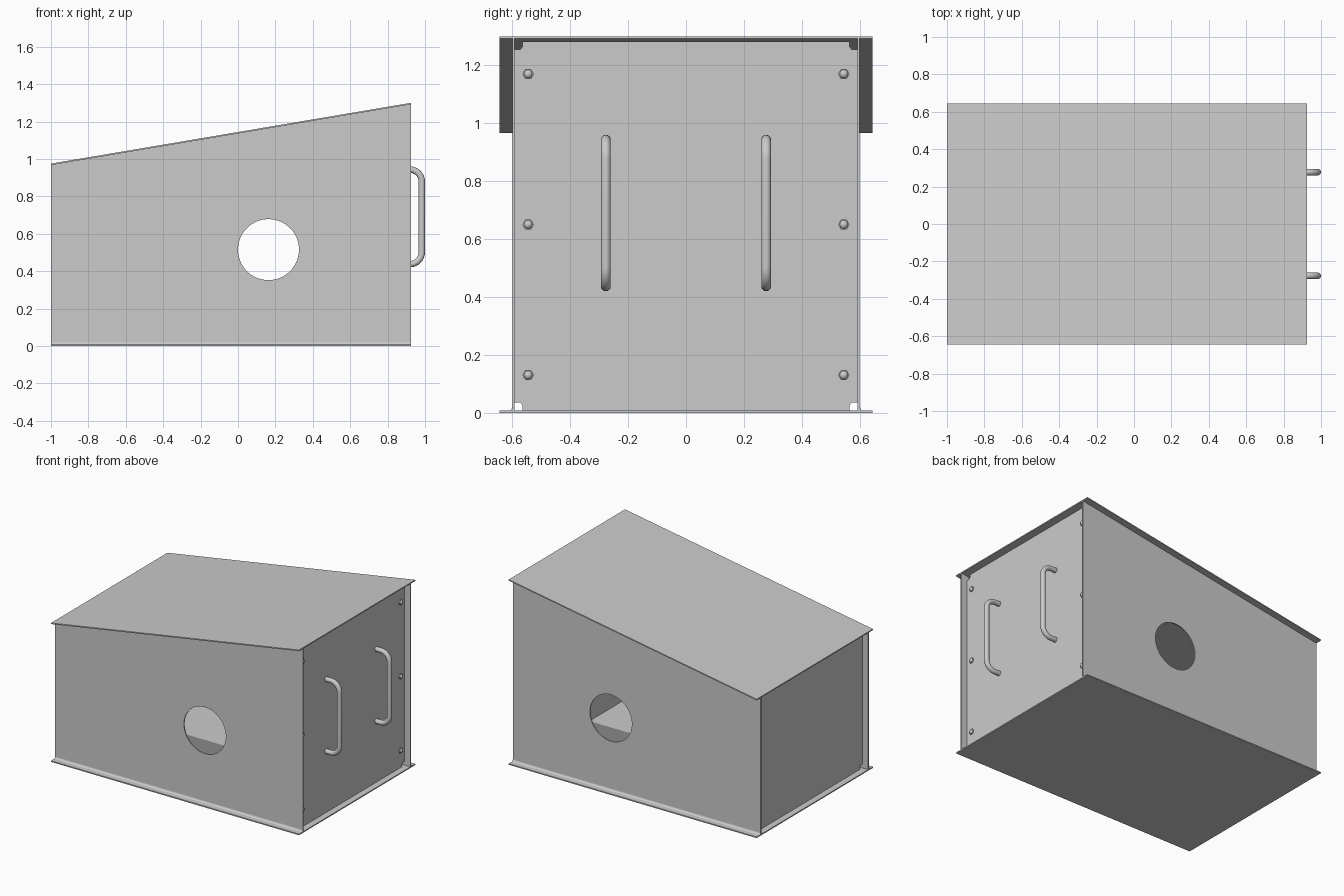
import bpy, bmesh, math
from mathutils import Matrix, Vector

if "Cube" in bpy.data.objects:
    bpy.data.objects.remove(bpy.data.objects["Cube"], do_unlink=True)

X0, X1 = -1.0, 0.925          # box ends
WALL, FLANGE = 0.6, 0.645     # half widths of walls and plates
LOW, HIGH = 0.975, 1.3        # roof top at each end
T = 0.008                     # sheet thickness
RECESS = 0.045                # end panel setback
SLOPE = (HIGH - LOW) / (X1 - X0)


def roof_under(x):
    return LOW + SLOPE * (x - X0) - T


def finish(name, bm, smooth=False):
    bmesh.ops.recalc_face_normals(bm, faces=bm.faces)
    mesh = bpy.data.meshes.new(name)
    bm.to_mesh(mesh)
    bm.free()
    obj = bpy.data.objects.new(name, mesh)
    bpy.context.collection.objects.link(obj)
    if smooth:
        bpy.ops.object.select_all(action='DESELECT')
        bpy.context.view_layer.objects.active = obj
        obj.select_set(True)
        bpy.ops.object.shade_smooth_by_angle(angle=math.radians(35))
    return obj


def prism(name, points, direction, smooth=False):
    """Extrude a flat outline along a direction."""
    bm = bmesh.new()
    face = bm.faces.new([bm.verts.new(p) for p in points])
    ext = bmesh.ops.extrude_face_region(bm, geom=[face])
    moved = [v for v in ext["geom"] if isinstance(v, bmesh.types.BMVert)]
    bmesh.ops.translate(bm, verts=moved, vec=direction)
    return finish(name, bm, smooth)


def colour(obj, name, value):
    mat = bpy.data.materials.new(name)
    mat.use_nodes = True
    rgba = (value, value, value, 1)
    mat.diffuse_color = rgba
    mat.node_tree.nodes["Principled BSDF"].inputs["Base Color"].default_value = rgba
    obj.data.materials.append(mat)


# Floor and sloping roof plates, both overhanging the walls
width = (0, 2 * FLANGE, 0)
prism("floor_plate", [(X0, -FLANGE, 0), (X1, -FLANGE, 0),
                      (X1, -FLANGE, T), (X0, -FLANGE, T)], width)
prism("roof_plate", [(X0, -FLANGE, LOW - T), (X1, -FLANGE, HIGH - T),
                     (X1, -FLANGE, HIGH), (X0, -FLANGE, LOW)], width)

# Dark strip along the middle of the floor
strip = prism("floor_strip", [(X0 + 0.06, -0.17, T), (X1 - 0.06, -0.17, T),
                              (X1 - 0.06, 0.17, T), (X0 + 0.06, 0.17, T)], (0, 0, 0.002))
colour(strip, "dark_grey", 0.25)

# Round cutter passing through both side walls
bm = bmesh.new()
bmesh.ops.create_cone(bm, cap_ends=True, segments=64, radius1=0.163, radius2=0.163, depth=2,
                      matrix=Matrix.Translation((0.163, 0, 0.515)) @ Matrix.Rotation(math.pi / 2, 4, 'X'))
cutter = finish("hole_cutter", bm)
cutter.hide_render = True

for side, label in ((-1, "right"), (1, "left")):
    # Side wall with a round opening
    y = side * WALL
    wall = prism(label + "_wall", [(X0, y, T), (X1, y, T), (X1, y, roof_under(X1)),
                                   (X0, y, roof_under(X0))], (0, -side * T, 0))
    cut = wall.modifiers.new("opening", 'BOOLEAN')
    cut.operation, cut.solver, cut.object = 'DIFFERENCE', 'EXACT', cutter
    bpy.context.view_layer.objects.active = wall
    bpy.ops.object.modifier_apply(modifier=cut.name)

    # Small curved bend where the wall meets the floor flange
    r = 0.012
    arc = [(X0, y + side * r * (1 - math.cos(a)), T + r * (1 - math.sin(a)))
           for a in (i * math.pi / 8 for i in range(5))]
    prism(label + "_wall_bend", [(X0, y, T)] + arc, (X1 - X0, 0, 0), True)

bpy.data.objects.remove(cutter, do_unlink=True)


def end_panel(name, x, inward):
    """Recessed sheet with a relief notch in every corner."""
    w, n = WALL - T, 0.028
    bottom, top = T, roof_under(min(x, x + inward * T))
    half = [(w - n, bottom), (w - n, bottom + 0.6 * n), (w - 0.7 * n, bottom + n),
            (w, bottom + n), (w, top - n), (w - 0.7 * n, top - n),
            (w - n, top - 0.6 * n), (w - n, top)]
    outline = half + [(-y, z) for y, z in reversed(half)]
    prism(name, [(x, y, z) for y, z in outline], (inward * T, 0, 0))


FACE = X1 - RECESS
end_panel("handle_end_panel", FACE, -1)
end_panel("plain_end_panel", X0 + RECESS, 1)


def tube(name, path, radius, sides=16):
    """Sweep a circle along a path lying in the xz plane."""
    bm = bmesh.new()
    rings = []
    for i, p in enumerate(path):
        tangent = (path[min(i + 1, len(path) - 1)] - path[max(i - 1, 0)]).normalized()
        across = Vector((0, 1, 0))
        normal = tangent.cross(across)
        rings.append([bm.verts.new(p + radius * (math.cos(a) * across + math.sin(a) * normal))
                      for a in (2 * math.pi * k / sides for k in range(sides))])
    for a, b in zip(rings, rings[1:]):
        for k in range(sides):
            j = (k + 1) % sides
            bm.faces.new((a[k], a[j], b[j], b[k]))
    bm.faces.new(rings[0])
    bm.faces.new(rings[-1])
    return finish(name, bm, True)


for side, label in ((-1, "right"), (1, "left")):
    # Bent tube handle
    tube_r, bend, mid, reach = 0.017, 0.065, 0.69, 0.253
    y = side * 0.277
    bx = 1 - tube_r - bend
    upper = [Vector((FACE, y, mid + reach))]
    for i in range(9):
        a = i * math.pi / 16
        upper.append(Vector((bx + bend * math.sin(a), y,
                             mid + reach - bend + bend * math.cos(a))))
    lower = [Vector((p.x, y, 2 * mid - p.z)) for p in reversed(upper)]
    tube(label + "_handle", upper + lower, tube_r)

    # Domed bolts on hexagonal bases
    for place, z in (("lower", 0.13), ("middle", 0.65), ("upper", 1.17)):
        spot = Matrix.Translation((FACE, side * 0.545, z))
        bm = bmesh.new()
        bmesh.ops.create_cone(bm, cap_ends=True, segments=6, radius1=0.02, radius2=0.02, depth=0.012,
                              matrix=spot @ Matrix.Rotation(math.pi / 2, 4, 'Y'))
        bmesh.ops.create_uvsphere(bm, u_segments=12, v_segments=8, radius=0.016,
                                  matrix=spot @ Matrix.Diagonal((1, 1, 1, 1)))
        finish(f"{label}_{place}_bolt", bm, True)
